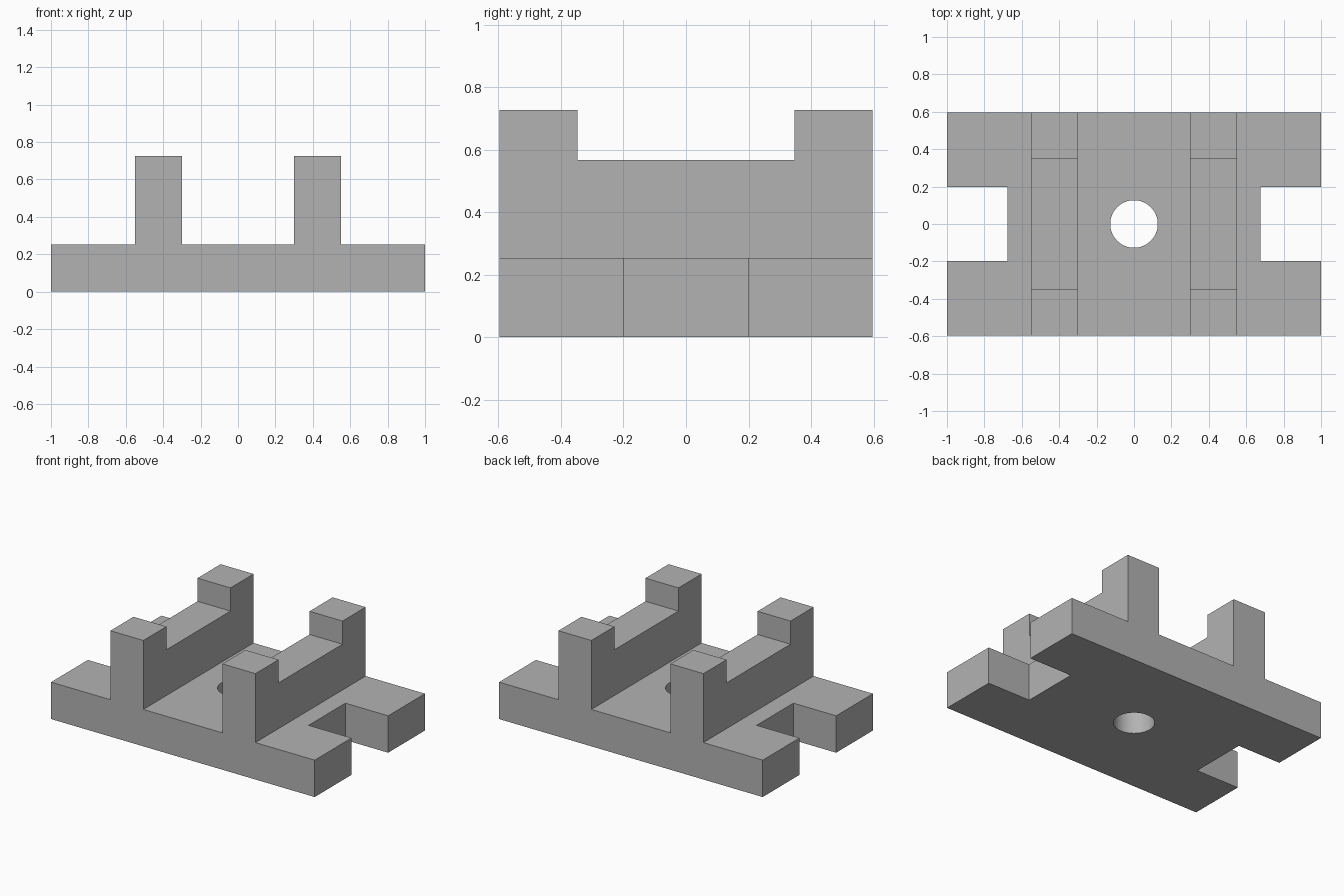
import bpy
import math

default_cube = bpy.data.objects.get("Cube")
if default_cube:
    bpy.data.objects.remove(default_cube, do_unlink=True)

# Overall sizes
HALF_L, HALF_W = 1.0, 0.597
BASE_H, WALL_H, SADDLE_H = 0.253, 0.726, 0.567
WALL_IN, WALL_OUT = 0.3, 0.55

grey = bpy.data.materials.new("plain_grey")
grey.use_nodes = True
colour = (0.45, 0.45, 0.45, 1)
grey.diffuse_color = colour
grey.node_tree.nodes["Principled BSDF"].inputs["Base Color"].default_value = colour


def extrude_profile(name, profile):
    """Extrude a front outline (x, z) through the full width."""
    n = len(profile)
    verts = [(x, y, z) for y in (-HALF_W, HALF_W) for x, z in profile]
    faces = [list(range(n)), list(range(2 * n - 1, n - 1, -1))]
    faces += [[i, i + n, (i + 1) % n + n, (i + 1) % n] for i in range(n)]
    mesh = bpy.data.meshes.new(name)
    mesh.from_pydata(verts, [], faces)
    mesh.materials.append(grey)
    obj = bpy.data.objects.new(name, mesh)
    bpy.context.collection.objects.link(obj)
    return obj


def box_cutter(name, x, y, z):
    """Box given by its (low, high) range on each axis."""
    centre = [(a + b) / 2 for a, b in (x, y, z)]
    bpy.ops.mesh.primitive_cube_add(size=1, location=centre)
    obj = bpy.context.object
    obj.name = name
    obj.scale = [b - a for a, b in (x, y, z)]
    return obj


# Base plate with two upright walls, from half an outline mirrored in x
half = [(HALF_L, 0), (HALF_L, BASE_H), (WALL_OUT, BASE_H), (WALL_OUT, WALL_H),
        (WALL_IN, WALL_H), (WALL_IN, BASE_H)]
fixture = extrude_profile("fixture_body", half + [(-x, z) for x, z in reversed(half)])

# Cutters: end slots, saddles between the wall posts, centre hole
cutters = [box_cutter("saddle_cutter", (-0.8, 0.8), (-0.347, 0.347), (SADDLE_H, 1))]
for side, s in (("left", 1), ("right", -1)):
    cutters.append(box_cutter(side + "_slot_cutter", sorted((s * 0.675, s * 1.2)),
                              (-0.199, 0.199), (-0.2, 0.4)))
bpy.ops.mesh.primitive_cylinder_add(vertices=64, radius=0.127, depth=1)
cutters.append(bpy.context.object)
cutters[-1].name = "hole_cutter"

for cutter in cutters:
    cutter.hide_render = True
    cutter.data.materials.append(grey)
    cut = fixture.modifiers.new(cutter.name, "BOOLEAN")
    cut.operation = "DIFFERENCE"
    cut.solver = "EXACT"
    cut.object = cutter

# Apply the cuts, then remove the helpers
bpy.ops.object.select_all(action="DESELECT")
fixture.select_set(True)
bpy.context.view_layer.objects.active = fixture
for cutter in cutters:
    bpy.ops.object.modifier_apply(modifier=cutter.name)
for cutter in cutters:
    bpy.data.objects.remove(cutter, do_unlink=True)
bpy.ops.object.shade_smooth_by_angle(angle=math.radians(30))
